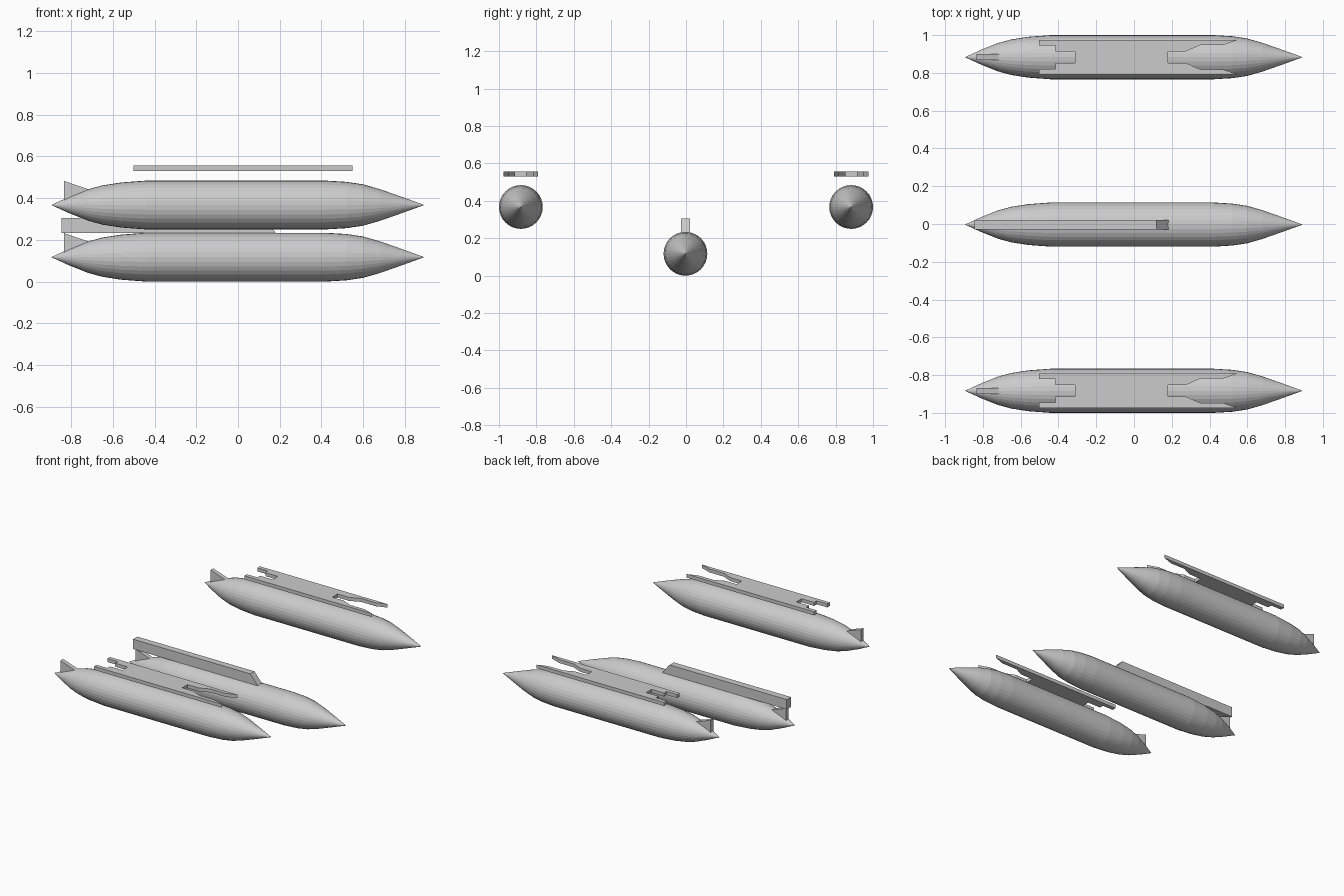
import bpy, bmesh, math

if "Cube" in bpy.data.objects:
    bpy.data.objects.remove(bpy.data.objects["Cube"])


def finish(name, bm):
    bmesh.ops.remove_doubles(bm, verts=bm.verts, dist=1e-5)
    bmesh.ops.recalc_face_normals(bm, faces=bm.faces)
    mesh = bpy.data.meshes.new(name)
    bm.to_mesh(mesh)
    bm.free()
    obj = bpy.data.objects.new(name, mesh)
    bpy.context.collection.objects.link(obj)
    return obj


def extrude(name, points, direction):
    """Prism from a closed outline of 3D points."""
    bm = bmesh.new()
    face = bm.faces.new([bm.verts.new(p) for p in points])
    ext = bmesh.ops.extrude_face_region(bm, geom=[face])
    moved = [g for g in ext["geom"] if isinstance(g, bmesh.types.BMVert)]
    bmesh.ops.translate(bm, verts=moved, vec=direction)
    return finish(name, bm)


def side_prism(name, profile, y, half_width):
    return extrude(name, [(x, y - half_width, z) for x, z in profile],
                   (0, 2 * half_width, 0))


# Tank profile: (x, radius) from tail to nose
TANK = [(-0.895, 0), (-0.81, 0.039), (-0.72, 0.075), (-0.65, 0.094),
        (-0.56, 0.108), (-0.44, 0.117), (0.42, 0.117), (0.52, 0.111),
        (0.60, 0.099), (0.68, 0.076), (0.78, 0.041), (0.893, 0)]


def tank(name, y, z, sides=32):
    bm = bmesh.new()
    verts = [bm.verts.new((x, y, z + r)) for x, r in TANK]
    edges = [bm.edges.new(pair) for pair in zip(verts, verts[1:])]
    bmesh.ops.spin(bm, geom=verts + edges, cent=(0, y, z), axis=(1, 0, 0),
                   angle=math.tau, steps=sides)
    obj = finish(name + "_tank", bm)
    for p in obj.data.polygons:
        p.use_smooth = False
    # Tail fin
    fin = [(-0.833, 0.115), (-0.71, 0.073), (-0.71, 0.03), (-0.833, 0.015)]
    side_prism(name + "_tail_fin", [(x, z + h) for x, h in fin], y, 0.016)


# Half outline of the notched mounting plate: (x, offset from its middle)
PLATE = [(0.18, 0.031), (0.275, 0.031), (0.35, 0.064), (0.47, 0.064),
         (0.55, 0.092), (-0.502, 0.092), (-0.502, 0.062), (-0.415, 0.062),
         (-0.415, 0.031), (-0.312, 0.031)]

# Wing tanks with floating mounting plates
for side, y in (("left", -0.883), ("right", 0.883)):
    tank(side, y, 0.367)
    outline = PLATE + [(x, -o) for x, o in reversed(PLATE)]
    extrude(side + "_mounting_plate", [(x, y + o, 0.53) for x, o in outline],
            (0, 0, 0.026))

# Centre tank with long pylon, sloped at the front
tank("centre", -0.003, 0.117)
side_prism("centre_pylon", [(-0.845, 0.232), (-0.845, 0.305), (0.12, 0.305),
                            (0.182, 0.232)], -0.003, 0.025)
